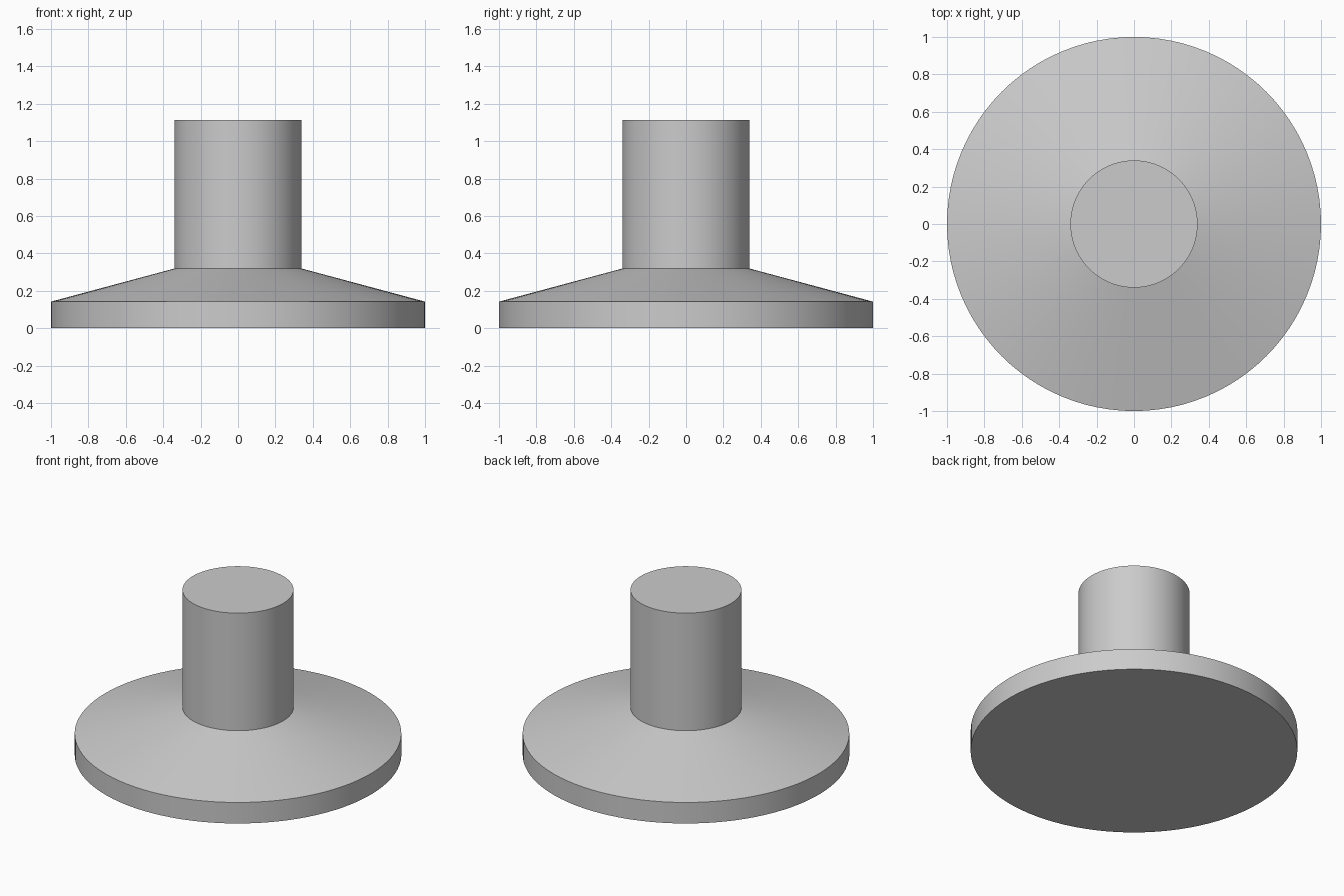
import bpy, bmesh
from math import radians, tau
from mathutils import Matrix

cube = bpy.data.objects.get("Cube")
if cube:
    bpy.data.objects.remove(cube, do_unlink=True)

SEGMENTS = 96

# Plain grey material
grey = bpy.data.materials.new("plain_grey")
grey.use_nodes = True
colour = (0.6, 0.6, 0.6, 1)
grey.diffuse_color = colour
grey.node_tree.nodes["Principled BSDF"].inputs["Base Color"].default_value = colour


def lathe(name, profile):
    """Revolve (radius, height) points around z and cap both ends."""
    bm = bmesh.new()
    rings = []
    for radius, z in profile:
        ring = bmesh.ops.create_circle(
            bm, segments=SEGMENTS, radius=radius,
            matrix=Matrix.Translation((0, 0, z)))["verts"]
        rings.append(ring)
    for low, high in zip(rings, rings[1:]):
        for i in range(SEGMENTS):
            j = (i + 1) % SEGMENTS
            bm.faces.new((low[i], low[j], high[j], high[i]))
    bm.faces.new(rings[0])
    bm.faces.new(rings[-1])
    bmesh.ops.recalc_face_normals(bm, faces=bm.faces)
    mesh = bpy.data.meshes.new(name)
    bm.to_mesh(mesh)
    bm.free()
    mesh.materials.append(grey)
    obj = bpy.data.objects.new(name, mesh)
    bpy.context.collection.objects.link(obj)
    bpy.ops.object.select_all(action='DESELECT')
    obj.select_set(True)
    bpy.context.view_layer.objects.active = obj
    bpy.ops.object.shade_smooth_by_angle(angle=radians(12))
    return obj


# Round foot, sloping cone and upright stem in one closed solid
lathe("flanged_stem", [(1, 0), (1, 0.142), (0.34, 0.319), (0.34, 1.113)])
